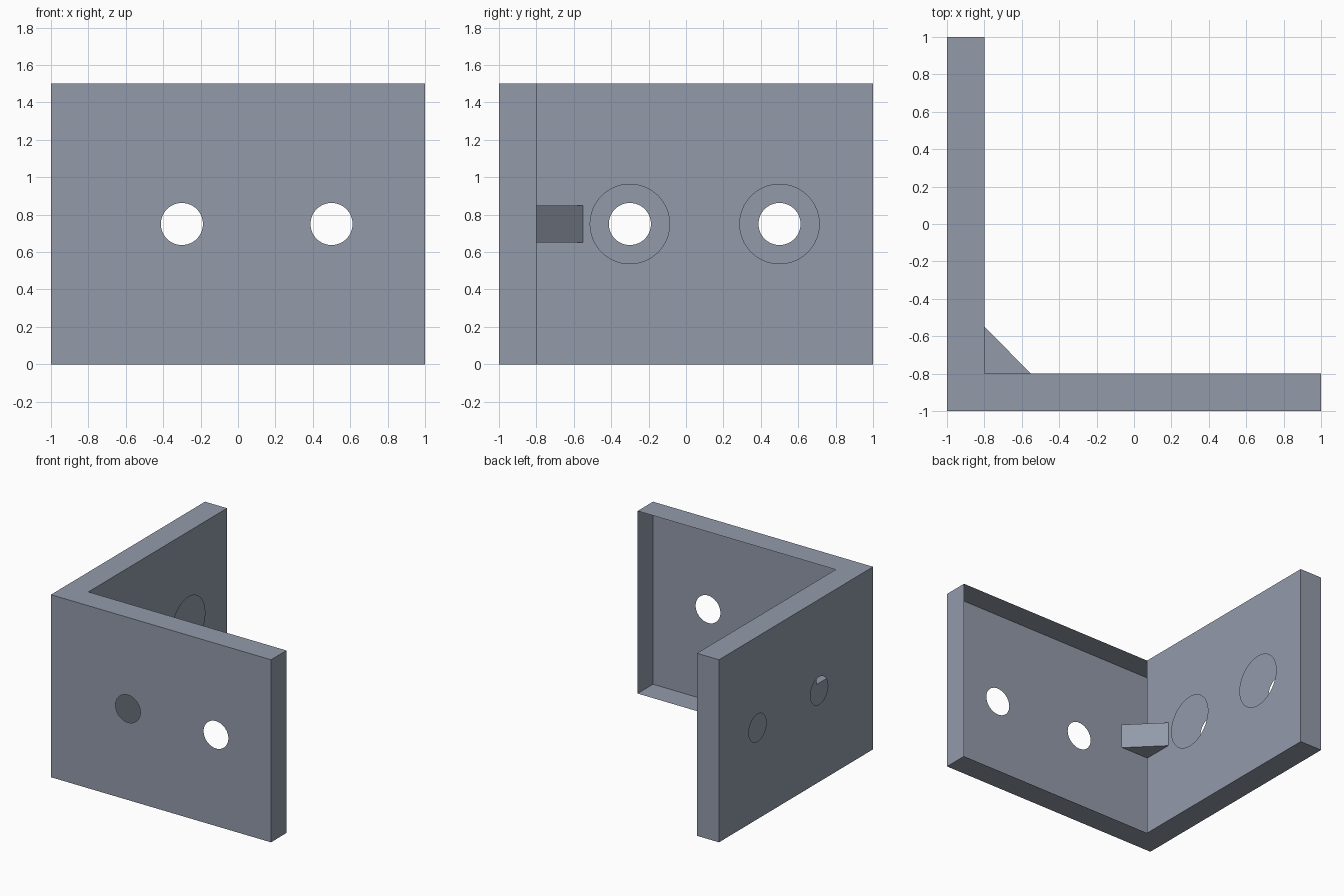
import bpy, bmesh, math
from mathutils import Vector

if "Cube" in bpy.data.objects:
    bpy.data.objects.remove(bpy.data.objects["Cube"])

steel = bpy.data.materials.new("blue_grey_steel")
steel.diffuse_color = (0.29, 0.325, 0.40, 1)
steel.use_nodes = True
steel.node_tree.nodes["Principled BSDF"].inputs["Base Color"].default_value = steel.diffuse_color

H = 1.5               # bracket height
T = -0.8              # inner plane of both walls
HOLES = (-0.3, 0.5)   # hole positions along each wall
G = -0.55             # gusset reach
G0, G1 = 0.65, 0.85   # gusset bottom and top


def circle(c, r, n=64):
    return [(c + r * math.cos(math.tau * i / n), H / 2 + r * math.sin(math.tau * i / n))
            for i in range(n)]


def rect(a0, b0, a1, b1):
    return [(a0, b0), (a1, b0), (a1, b1), (a0, b1)]


def sheet(bm, place, loops, outward):
    """Fill an outline with optional holes; place maps 2D points into space."""
    edges = []
    for loop in loops:
        vs = [bm.verts.new(place(a, b)) for a, b in loop]
        edges += [bm.edges.new((v, vs[(i + 1) % len(vs)])) for i, v in enumerate(vs)]
    n = Vector(outward)
    res = bmesh.ops.triangle_fill(bm, use_beauty=True, use_dissolve=False,
                                  edges=edges, normal=n)
    for f in res["geom"]:
        if isinstance(f, bmesh.types.BMFace):
            f.normal_update()
            if f.normal.dot(n) < 0:
                f.normal_flip()


def finish(bm, name):
    bmesh.ops.remove_doubles(bm, verts=bm.verts, dist=1e-5)
    me = bpy.data.meshes.new(name)
    bm.to_mesh(me)
    bm.free()
    me.materials.append(steel)
    ob = bpy.data.objects.new(name, me)
    bpy.context.collection.objects.link(ob)


def at_x(x):
    return lambda a, b: (x, a, b)


def at_y(y):
    return lambda a, b: (a, y, b)


def at_z(z):
    return lambda a, b: (a, b, z)


# Angle bracket: thin open shell
bm = bmesh.new()
small = [circle(c, 0.1125) for c in HOLES]
large = [circle(c, 0.2125) for c in HOLES]
# outer walls with bolt holes
sheet(bm, at_y(-1), [rect(-1, 0, 1, H)] + small, (0, -1, 0))
sheet(bm, at_x(-1), [rect(-1, 0, 1, H)] + small, (-1, 0, 0))
# inner side wall with wide countersink openings and a gusset notch
notched = [(T, 0), (1, 0), (1, H), (T, H), (T, G1), (G, G1), (G, G0), (T, G0)]
sheet(bm, at_x(T), [notched] + large, (1, 0, 0))
# wall ends
sheet(bm, at_x(1), [rect(-1, 0, T, H)], (1, 0, 0))
sheet(bm, at_y(1), [rect(-1, 0, T, H)], (0, 1, 0))
# L-shaped top and bottom
ell = [(-1, -1), (1, -1), (1, T), (T, T), (T, 1), (-1, 1)]
sheet(bm, at_z(H), [ell], (0, 0, 1))
sheet(bm, at_z(0), [ell], (0, 0, -1))
finish(bm, "angle_bracket")

# Corner gusset: open towards the walls
bm = bmesh.new()
tri = [(T, T), (G, T), (T, G)]
sheet(bm, at_z(G1), [tri], (0, 0, 1))
sheet(bm, at_z(G0), [tri], (0, 0, -1))
sheet(bm, lambda a, b: (a, T + G - a, b), [rect(T, G0, G, G1)], (1, 1, 0))
finish(bm, "corner_gusset")
